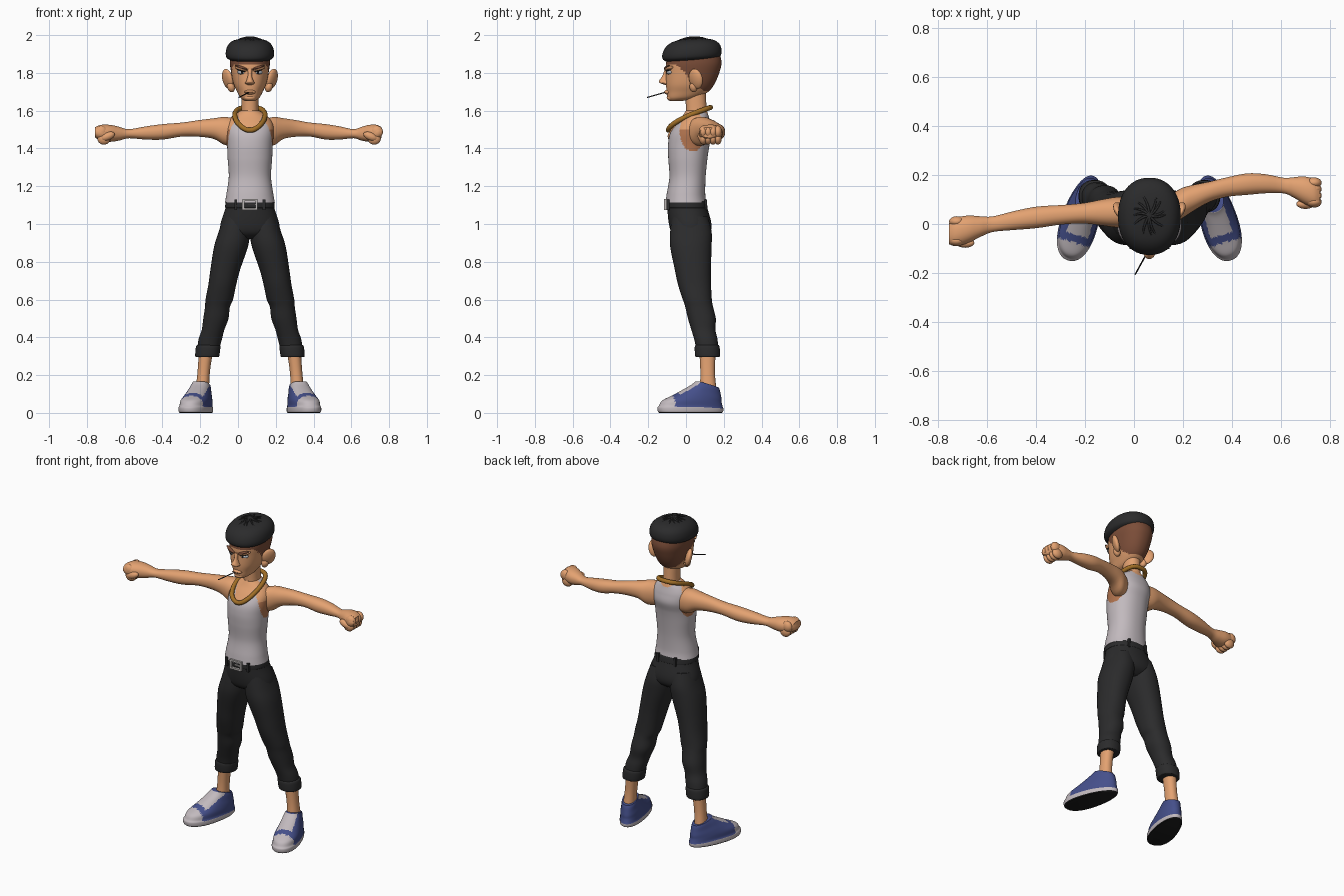
import bpy, bmesh, math, random
from mathutils import Vector, Matrix, Euler

random.seed(4)
MID = 0.063  # x of the body's centre line
if "Cube" in bpy.data.objects:
    bpy.data.objects.remove(bpy.data.objects["Cube"])


def material(name, r, g, b):
    m = bpy.data.materials.new(name)
    m.use_nodes = True
    m.diffuse_color = (r, g, b, 1)
    m.node_tree.nodes["Principled BSDF"].inputs["Base Color"].default_value = (r, g, b, 1)
    return m


SKIN = material("skin", .77, .36, .165)
TAN = material("tanned_skin", .46, .18, .08)
HAIR = material("shaved_hair", .2, .075, .04)
BLACK = material("black_cloth", .024, .024, .025)
CREAM = material("pale_cotton", .54, .49, .515)
BLUE = material("blue_canvas", .06, .08, .26)
GOLD = material("gold", .36, .16, .02)
RUBBER = material("black_rubber", .012, .012, .012)
EYE = material("eye_white", .45, .47, .5)
STEEL = material("steel", .5, .47, .46)


def finish(bm, name, mats, mirror=False, rule=None):
    """Turn a bmesh into a smooth object on the centre line, coloured by rule."""
    bmesh.ops.recalc_face_normals(bm, faces=bm.faces)
    if rule:
        for f in bm.faces:
            f.material_index = rule(f.calc_center_median())
    mesh = bpy.data.meshes.new(name)
    bm.to_mesh(mesh)
    bm.free()
    ob = bpy.data.objects.new(name, mesh)
    bpy.context.collection.objects.link(ob)
    ob.location.x = MID
    for m in mats:
        mesh.materials.append(m)
    if mirror:
        ob.modifiers.new("mirror", "MIRROR").use_mirror_merge = False
    bpy.ops.object.select_all(action="DESELECT")
    ob.select_set(True)
    bpy.context.view_layer.objects.active = ob
    bpy.ops.object.shade_smooth_by_angle(angle=math.radians(50))
    return ob


def loft(name, rings, mats, mirror=False, rule=None, axis="z", sides=32, steps=4, power=2.2, warp=None):
    """Skin smoothed elliptical rings (x, y, z, radius, radius) stacked along an axis."""
    keys = [Vector(r) for r in rings]
    keys = [keys[0]] + keys + [keys[-1]]
    path = []
    for a, b, c, d in zip(keys, keys[1:], keys[2:], keys[3:]):
        for i in range(steps):
            t = i / steps
            path.append(b + (c - a) * (t / 2) + (a * 2 - b * 5 + c * 4 - d) * (t * t / 2)
                        + (b * 3 - a - c * 3 + d) * (t ** 3 / 2))
    path.append(keys[-1])
    bm = bmesh.new()
    loops = []
    for x, y, z, ra, rb in path:
        loop = []
        for i in range(sides):
            ang = math.tau * (i + .5) / sides
            u, v = (math.copysign(abs(w) ** (2 / power), w) for w in (math.cos(ang), math.sin(ang)))
            off = (u * ra, v * rb, 0) if axis == "z" else (0, u * ra, v * rb)
            loop.append(bm.verts.new(Vector((x, y, z)) + Vector(off)))
        loops.append(loop)
    for p, q in zip(loops, loops[1:]):
        for i in range(sides):
            j = (i + 1) % sides
            bm.faces.new((p[i], p[j], q[j], q[i]))
    bm.faces.new(loops[0])
    bm.faces.new(loops[-1])
    ob = finish(bm, name, mats, mirror, rule)
    if warp:
        for v in ob.data.vertices:
            v.co = warp(v.co.copy())


def blob(name, loc, size, mat, rot=(0, 0, 0), mirror=False):
    bm = bmesh.new()
    m = Matrix.LocRotScale(Vector(loc), Euler(rot), Vector(size))
    bmesh.ops.create_uvsphere(bm, u_segments=20, v_segments=12, radius=1, matrix=m)
    finish(bm, name, [mat], mirror)


def box(name, loc, size, mat, mirror=False):
    bm = bmesh.new()
    bmesh.ops.create_cube(bm, size=1, matrix=Matrix.LocRotScale(Vector(loc), None, Vector(size)))
    finish(bm, name, [mat], mirror)


def cord(name, points, radius, mat, closed=False, tip=1):
    cu = bpy.data.curves.new(name, "CURVE")
    cu.dimensions = "3D"
    cu.bevel_depth, cu.bevel_resolution, cu.use_fill_caps = radius, 3, True
    sp = cu.splines.new("POLY")
    sp.points.add(len(points) - 1)
    for i, (pt, co) in enumerate(zip(sp.points, points)):
        pt.co = (*co, 1)
        pt.radius = 1 + (tip - 1) * i / len(points)
    sp.use_cyclic_u = closed
    sp.use_smooth = True
    ob = bpy.data.objects.new(name, cu)
    bpy.context.collection.objects.link(ob)
    ob.location.x = MID
    cu.materials.append(mat)


# Torso with the vest painted between armholes and neckline
def vest_rule(c):
    hole = ((c.y - .035) / .068) ** 2 + ((c.z - 1.49) / .105) ** 2
    neck = (1.497 if c.y < .04 else 1.575) + (c.x / .06) ** 4 * .07
    if abs(c.x) > .06 and hole < 1:
        return 2 if c.z < 1.5 else 0
    return 0 if c.z > neck or (c.z > 1.5 and abs(c.x) > .098) else 1


loft("torso_and_vest", [
    (0, 0, 1.115, .132, .108), (0, 0, 1.16, .124, .102), (0, .008, 1.25, .112, .096),
    (0, .01, 1.35, .118, .104), (0, .015, 1.42, .121, .11), (0, .028, 1.48, .126, .112),
    (0, .04, 1.53, .122, .092), (0, .05, 1.57, .094, .07), (0, .055, 1.6, .05, .056)],
    [SKIN, CREAM, TAN], rule=vest_rule, sides=96, steps=10)
loft("neck", [(0, .06, 1.53, .052, .06), (0, .055, 1.6, .045, .055), (0, .05, 1.7, .045, .055)], [SKIN])


# Head, with cropped hair from the temples to the nape
def hair_rule(c):
    return int(c.z > max(1.705, 1.845 - max(0, c.y + .05)))


loft("head", [
    (0, -.05, 1.652, .028, .035), (0, -.02, 1.668, .05, .078), (0, .008, 1.7, .068, .11),
    (0, .022, 1.74, .086, .128), (0, .035, 1.8, .099, .141), (0, .042, 1.86, .106, .146),
    (0, .045, 1.92, .095, .12), (0, .045, 1.95, .05, .06)],
    [SKIN, HAIR], rule=hair_rule, sides=64, steps=8)
loft("nose", [(0, -.085, 1.735, .012, .02), (0, -.108, 1.745, .025, .028), (0, -.113, 1.757, .02, .03),
              (0, -.103, 1.785, .011, .022), (0, -.095, 1.82, .014, .018)], [SKIN], sides=20)
blob("lips", (0, -.094, 1.698), (.03, .022, .013), SKIN)
blob("mouth_line", (-.006, -.111, 1.698), (.024, .007, .002), HAIR)
blob("chin", (0, -.076, 1.668), (.032, .026, .017), SKIN)
blob("brow_ridge", (.042, -.086, 1.822), (.04, .024, .012), SKIN, (0, -.25, .3), True)
blob("eyebrow", (.045, -.101, 1.829), (.037, .012, .007), HAIR, (0, -.3, .35), True)
blob("eyelid_line", (.044, -.09, 1.812), (.026, .016, .004), RUBBER, (0, -.25, .3), True)
blob("eye", (.044, -.084, 1.802), (.024, .018, .011), EYE, (0, -.1, .3), True)
blob("pupil", (.042, -.1, 1.802), (.006, .004, .008), RUBBER, mirror=True)
blob("ear", (.118, .052, 1.768), (.019, .042, .055), SKIN, (0, .25, -.6), True)
blob("ear_lobe", (.1, .04, 1.725), (.02, .022, .028), SKIN, (0, .3, -.4), True)
cord("toothpick", [(0, -.1, 1.7), (-.058, -.206, 1.67)], .003, RUBBER)

# Flat cap and loose strands on its crown
loft("cap", [(0, .03, 1.868, .105, .135), (0, .03, 1.882, .124, .154), (0, .032, 1.91, .128, .157),
             (0, .035, 1.945, .117, .142), (0, .035, 1.97, .088, .105), (0, .035, 1.982, .03, .04)],
     [BLACK], sides=40, warp=lambda v: v + Vector((0, 0, (v.y - .03) * .06)))
for i in range(13):
    ang = math.tau * i / 13 + random.uniform(-.2, .2)
    reach = random.uniform(.1, .135)
    strand = []
    for k in range(8):
        r = reach * k / 7
        twist = ang + .07 * k
        strand.append((r * math.cos(twist) * .82, .035 + r * math.sin(twist),
                       1.988 - 2.2 * r * r + .06 * r * math.sin(twist)))
    cord("cap_strand", strand, .006, BLACK, tip=.3)

# Gold necklace, a rounded loop that dips at the front
chain = []
for i in range(64):
    a = math.tau * (i + .5) / 64
    s, c = math.sin(a), math.cos(a)
    chain.append((math.copysign(abs(s) ** .7, s) * .08, .018 + .112 * c, 1.495 + .122 * ((1 + c) / 2) ** .6))
cord("necklace", chain, .0135, GOLD, closed=True)

# Arms and fists: shared outline, each side with its own sweep
ARM = [(.06, 1.485, .06, .07), (.13, 1.492, .063, .075), (.19, 1.505, .054, .055), (.27, 1.506, .042, .044),
       (.36, 1.5, .04, .037), (.46, 1.488, .044, .041), (.55, 1.482, .039, .035), (.64, 1.478, .032, .024),
       (.69, 1.478, .042, .036), (.74, 1.48, .056, .045), (.79, 1.483, .058, .042), (.82, 1.485, .042, .027)]


def arm_point(side, d):
    if side < 0:
        return -d, .048 - .18 * (d - .12) ** 2
    d = .12 + (d - .12) * .825
    return d, .165 - .8 * (d - .45) ** 2


for side, word in ((-1, "right"), (1, "left")):
    loft(word + "_arm", [(*arm_point(side, d), z, a, b) for d, z, a, b in ARM], [SKIN], axis="x")
    hx, hy = arm_point(side, .775)
    for k in range(4):
        y = hy - .039 + .026 * k
        blob(word + "_knuckle", (hx + side * .012, y, 1.488), (.032, .022, .033), SKIN)
        blob(word + "_curled_finger", (hx - side * .002, y, 1.453), (.035, .021, .033), SKIN)
    blob(word + "_thumb", (hx - side * .022, hy - .048, 1.464), (.04, .02, .021), SKIN, (0, side * .4, 0))

# Trousers, belt and turn-ups
loft("trouser_hips", [(0, 0, 1.13, .122, .1), (0, .008, 1.08, .131, .107), (0, .022, 1, .156, .113),
                      (0, .026, .95, .15, .1), (0, .028, .92, .08, .06)], [BLACK])
loft("trouser_leg", [
    (.07, .02, 1.04, .07, .095), (.082, .026, .96, .083, .11), (.1, .026, .88, .09, .11),
    (.13, .036, .76, .079, .096), (.146, .045, .68, .074, .088), (.162, .06, .6, .073, .077),
    (.172, .07, .56, .066, .074), (.18, .084, .5, .067, .074), (.195, .092, .44, .06, .064),
    (.21, .105, .39, .062, .062), (.222, .114, .33, .058, .058)], [BLACK], mirror=True)
loft("turn_up", [(.226, .114, .295, .058, .059), (.226, .114, .302, .064, .066), (.221, .112, .35, .065, .066),
                 (.22, .112, .36, .058, .058)], [BLACK], mirror=True)
loft("belt", [(0, .006, 1.085, .129, .107), (0, .004, 1.09, .132, .11), (0, .002, 1.12, .128, .107),
              (0, .002, 1.126, .12, .1)], [BLACK])
for dz in (-.024, .024):
    box("buckle_bar", (0, -.11, 1.103 + dz), (.08, .014, .011), STEEL)
box("buckle_side", (.035, -.11, 1.103), (.011, .014, .05), STEEL, True)
box("buckle_pin", (.012, -.11, 1.103), (.045, .01, .007), STEEL)
for y, x in ((-.095, .075), (.105, .06)):
    box("belt_loop", (x, y, 1.102), (.014, .014, .055), BLACK, True)

# Ankles
loft("ankle", [(.228, .114, .36, .042, .046), (.238, .114, .28, .035, .041), (.246, .115, .2, .033, .039),
               (.252, .117, .12, .036, .045)], [SKIN], mirror=True)


# Shoes: rubber underside, pale sole, toe cap and tongue, canvas sides
def shoe_rule(c):
    if c.z < .006:
        return 2
    tongue = abs(c.x + .006) < .041 and -.045 < c.y < .1 and c.z > .062
    return 1 if c.z < .03 or c.y < -.078 or tongue else 0


def shoe_warp(v):
    v.z -= max(0, v.y - .07) * v.z * 1.8
    v.x *= 1.13 - .9 * v.y
    return Matrix.Rotation(.29, 3, "Z") @ v + Vector((.288, 0, 0))


loft("shoe", [(0, .025, 0, .064, .17), (0, .025, .008, .068, .178), (0, .025, .028, .068, .18),
              (0, .028, .04, .065, .174), (0, .034, .066, .064, .162), (0, .06, .092, .059, .135),
              (0, .085, .12, .052, .106), (0, .108, .148, .047, .078), (0, .116, .165, .043, .064)],
     [BLUE, CREAM, RUBBER], mirror=True, rule=shoe_rule, sides=64, steps=6, warp=shoe_warp)
